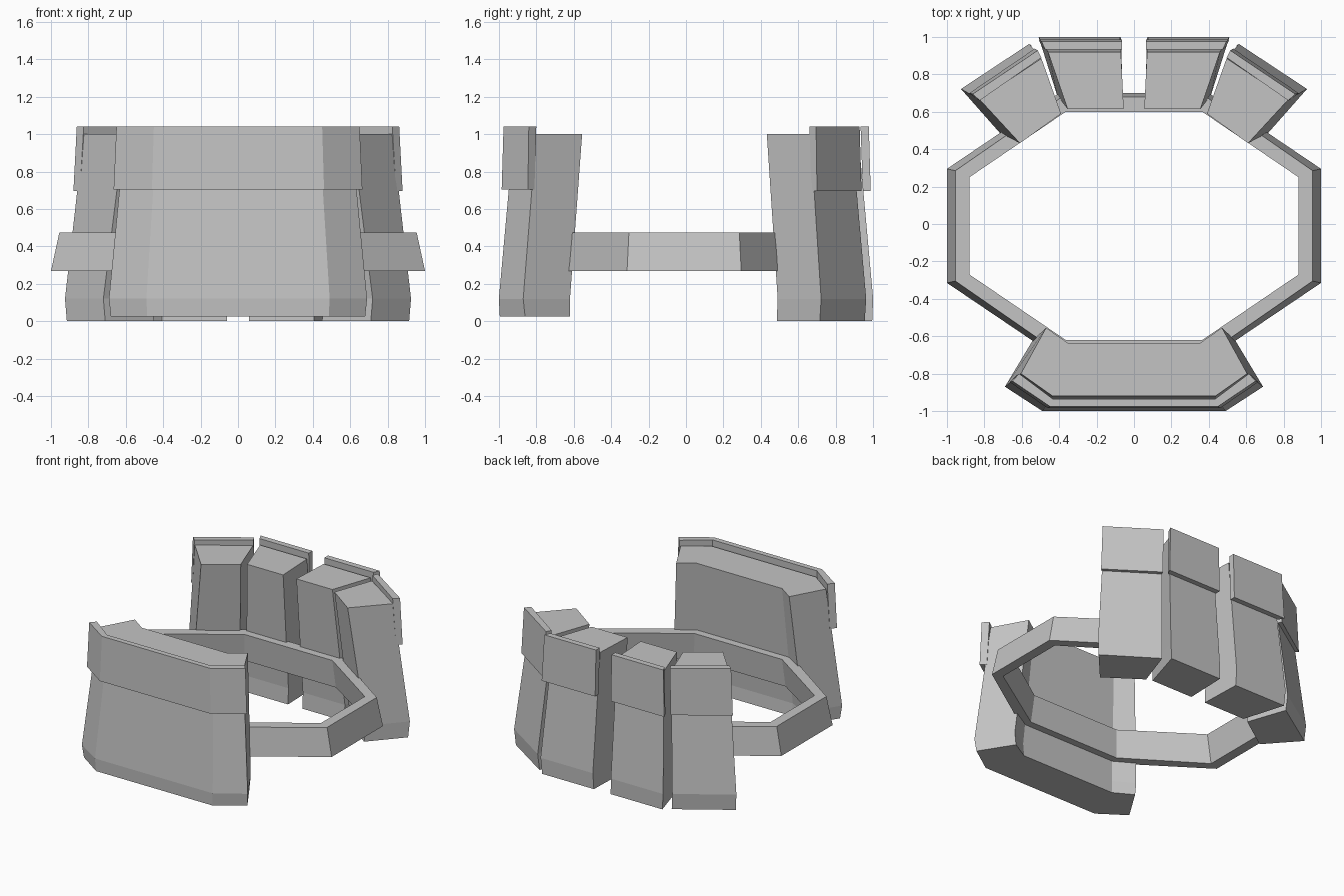
import bpy, bmesh

if "Cube" in bpy.data.objects:
    bpy.data.objects.remove(bpy.data.objects["Cube"])

grey = bpy.data.materials.new("light_grey")
grey.diffuse_color = (0.55, 0.55, 0.55, 1)
grey.use_nodes = True
grey.node_tree.nodes["Principled BSDF"].inputs["Base Color"].default_value = grey.diffuse_color


def build(name, loops, closed_profile=False):
    """Skin stacked loops of 3D points; cap the ends unless the loops form a ring tube."""
    bm = bmesh.new()
    rows = [[bm.verts.new(p) for p in loop] for loop in loops]
    pairs = list(zip(rows, rows[1:]))
    if closed_profile:
        pairs.append((rows[-1], rows[0]))
    else:
        bm.faces.new(rows[0])
        bm.faces.new(rows[-1])
    for lo, hi in pairs:
        n = len(lo)
        for i in range(n):
            j = (i + 1) % n
            bm.faces.new((lo[i], lo[j], hi[j], hi[i]))
    bmesh.ops.recalc_face_normals(bm, faces=bm.faces)
    mesh = bpy.data.meshes.new(name)
    bm.to_mesh(mesh)
    bm.free()
    mesh.materials.append(grey)
    obj = bpy.data.objects.new(name, mesh)
    bpy.context.collection.objects.link(obj)
    return obj


def level(points, z, side=1):
    return [(side * x, y, z) for x, y in points]


def symmetric(half):
    """Complete a right-hand half outline into a loop mirrored over x = 0."""
    return half + [(-x, y) for x, y in reversed(half)]


# Octagonal belt: flared band, corners given for one quarter
def octagon(a, b, z):
    quarter = [a, b]
    half = [(x, -y) for x, y in reversed(quarter)] + quarter
    return [(x, y - 0.01, z) for x, y in symmetric(half)]


build("belt_ring", [
    octagon((1.0, 0.305), (0.40, 0.71), 0.268),
    octagon((0.955, 0.295), (0.385, 0.69), 0.475),
    octagon((0.88, 0.26), (0.365, 0.61), 0.475),
    octagon((0.925, 0.275), (0.38, 0.63), 0.268)], closed_profile=True)


# Wide front plate: angled wings, chamfered foot, leaning inward
def front_loop(inner_mid, inner_end, outer_end, outer_mid, z):
    right = [inner_mid, inner_end, outer_end, outer_mid]
    return level(symmetric(right), z)


build("front_plate", [
    front_loop((0.39, -0.70), (0.53, -0.62), (0.68, -0.86), (0.485, -0.995), 0.025),
    front_loop((0.395, -0.705), (0.54, -0.62), (0.69, -0.87), (0.49, -1.0), 0.12),
    front_loop((0.355, -0.635), (0.47, -0.555), (0.605, -0.80), (0.435, -0.92), 1.0)])
build("front_lip", [
    front_loop((0.445, -0.945), (0.63, -0.81), (0.665, -0.845), (0.46, -0.985), 0.705),
    front_loop((0.435, -0.935), (0.615, -0.80), (0.65, -0.84), (0.45, -0.975), 1.04)])

# Back plates and their lips, repeated on both sides
for side, label in ((1, "right"), (-1, "left")):
    build("back_inner_plate_" + label, [
        level([(0.06, 0.68), (0.405, 0.68), (0.50, 0.995), (0.07, 0.995)], 0.0, side),
        level([(0.06, 0.685), (0.41, 0.685), (0.51, 1.0), (0.075, 1.0)], 0.12, side),
        level([(0.055, 0.615), (0.355, 0.615), (0.46, 0.92), (0.07, 0.92)], 1.0, side)])
    build("back_inner_lip_" + label, [
        level([(0.065, 0.945), (0.49, 0.945), (0.51, 0.987), (0.065, 0.987)], 0.695, side),
        level([(0.065, 0.933), (0.475, 0.933), (0.495, 0.977), (0.065, 0.977)], 1.04, side)])
    build("back_outer_plate_" + label, [
        level([(0.45, 0.665), (0.71, 0.485), (0.915, 0.715), (0.55, 0.955)], 0.0, side),
        level([(0.455, 0.67), (0.72, 0.49), (0.925, 0.722), (0.56, 0.963)], 0.12, side),
        level([(0.39, 0.59), (0.61, 0.432), (0.825, 0.665), (0.495, 0.885)], 1.0, side)])
    build("back_outer_lip_" + label, [
        level([(0.51, 0.90), (0.845, 0.67), (0.88, 0.70), (0.53, 0.938)], 0.695, side),
        level([(0.495, 0.89), (0.825, 0.66), (0.862, 0.695), (0.515, 0.928)], 1.04, side)])
